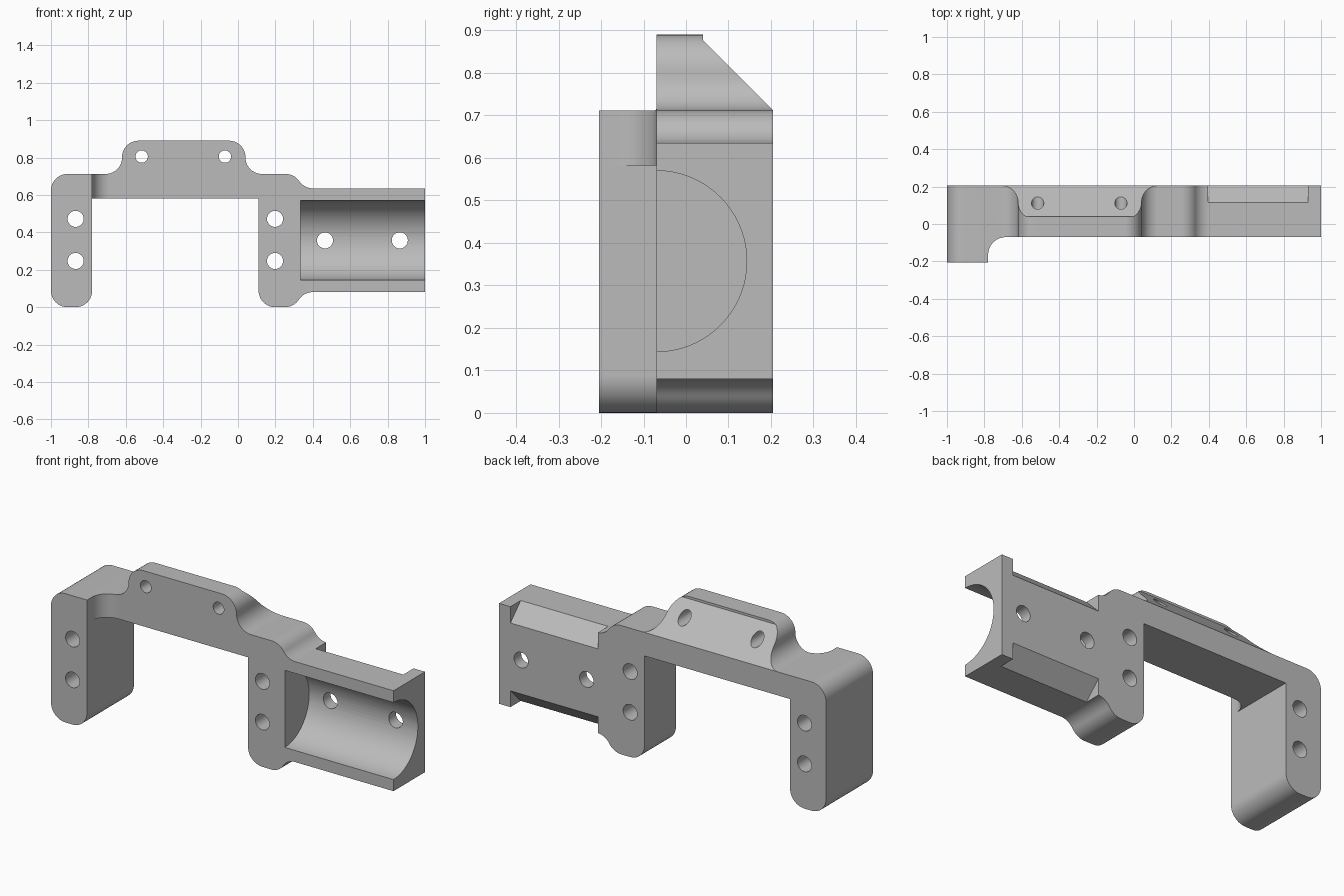
import bpy
from math import cos, sin, pi, radians
from mathutils import Vector

cube = bpy.data.objects.get("Cube")
if cube:
    bpy.data.objects.remove(cube, do_unlink=True)

grey = bpy.data.materials.new("machined grey")
grey.use_nodes = True
COLOUR = (0.5, 0.5, 0.5, 1)
grey.diffuse_color = COLOUR
grey.node_tree.nodes["Principled BSDF"].inputs["Base Color"].default_value = COLOUR

FRONT, FACE, BACK = -0.205, -0.07, 0.205
R = 0.088          # common corner radius


def rounded(corners, steps=10):
    """Replace each (u, v, radius) corner by a tangent arc."""
    out = []
    for i, (u, v, r) in enumerate(corners):
        p = Vector((u, v))
        if r == 0:
            out.append(p)
            continue
        a = (Vector(corners[i - 1][:2]) - p).normalized()
        b = (Vector(corners[(i + 1) % len(corners)][:2]) - p).normalized()
        half = a.angle(b) / 2
        centre = p + (a + b).normalized() * (r / sin(half))
        start = p + a * (r * cos(half) / sin(half)) - centre
        end = p + b * (r * cos(half) / sin(half)) - centre
        sweep = pi - 2 * half
        for k in range(steps + 1):
            t = k / steps
            out.append(centre + (start * sin((1 - t) * sweep) + end * sin(t * sweep)) / sin(sweep))
    return out


def prism(name, profile, axis, low, high):
    """Extrude a 2D profile along the x, y or z axis."""
    def place(p, w):
        return {"x": (w, p[0], p[1]), "y": (p[0], w, p[1]), "z": (p[0], p[1], w)}[axis]
    n = len(profile)
    verts = [place(p, w) for w in (low, high) for p in profile]
    faces = [list(range(n))[::-1], list(range(n, 2 * n))]
    faces += [[i, (i + 1) % n, n + (i + 1) % n, n + i] for i in range(n)]
    mesh = bpy.data.meshes.new(name)
    mesh.from_pydata(verts, [], faces)
    obj = bpy.data.objects.new(name, mesh)
    bpy.context.collection.objects.link(obj)
    bpy.ops.object.select_all(action="DESELECT")
    obj.select_set(True)
    bpy.context.view_layer.objects.active = obj
    bpy.ops.object.mode_set(mode="EDIT")
    bpy.ops.mesh.select_all(action="SELECT")
    bpy.ops.mesh.normals_make_consistent(inside=False)
    bpy.ops.object.mode_set(mode="OBJECT")
    return obj


def circle(u, v, r, n):
    return [(u + r * cos(2 * pi * k / n), v + r * sin(2 * pi * k / n)) for k in range(n)]


def cut(body, cutter):
    cutter.hide_render = True
    mod = body.modifiers.new("cut", "BOOLEAN")
    mod.operation, mod.solver, mod.object = "DIFFERENCE", "EXACT", cutter
    bpy.context.view_layer.objects.active = body
    bpy.ops.object.modifier_apply(modifier=mod.name)
    bpy.data.objects.remove(cutter, do_unlink=True)


# Full-depth outline: left leg, bridge with raised tab, right leg and tube cradle
outline = rounded([
    (-1, 0, R), (-1, 0.712, R),
    (-0.62, 0.712, R), (-0.62, 0.89, R), (0.04, 0.89, R), (0.04, 0.712, R),
    (0.301, 0.712, R), (0.354, 0.635, R), (1, 0.635, 0),
    (1, 0.08, 0), (0.352, 0.08, R), (0.299, 0, R),
    (0.11, 0, R), (0.11, 0.582, 0), (-0.78, 0.582, 0), (-0.78, 0, R)])
bracket = prism("bracket", outline, "y", FRONT, BACK)

# Recess the front everywhere except the left leg, with a filleted inner corner
recess = rounded([(-0.78, -0.4, 0), (-0.78, FACE, 0.095), (1.2, FACE, 0), (1.2, -0.4, 0)])
cut(bracket, prism("front_recess", recess, "z", -0.2, 1.1))

# Sloped back of the raised tab
slope = [(0.04, 1), (0.04, 0.877), (0.208, 0.709), (0.4, 0.709), (0.4, 1)]
cut(bracket, prism("tab_slope", slope, "x", -0.8, 0.2))

# Half-round cradle for the tube
cut(bracket, prism("cradle_bore", circle(FACE, 0.357, 0.213, 72), "x", 0.335, 1.2))

# Chamfers on the back edges of the cradle
for edge, way in ((0.635, 1), (0.08, -1)):
    bevel = [(0.095, edge + way * 0.02), (0.225, edge - way * 0.11), (0.225, edge + way * 0.02)]
    cut(bracket, prism("cradle_chamfer", bevel, "x", 0.395, 0.93))

# Screw holes through the legs, cradle and tab
holes = [(x, z, 0.043) for x in (-0.868, 0.198) for z in (0.247, 0.472)]
holes += [(x, 0.357, 0.043) for x in (0.465, 0.865)]
holes += [(x, 0.805, 0.033) for x in (-0.515, -0.07)]
for x, z, r in holes:
    cut(bracket, prism("screw_hole", circle(x, z, r, 32), "y", -0.5, 0.5))

bracket.data.materials.clear()
bracket.data.materials.append(grey)
bpy.ops.object.select_all(action="DESELECT")
bracket.select_set(True)
bpy.context.view_layer.objects.active = bracket
bpy.ops.object.shade_smooth_by_angle(angle=radians(30))
weighted = bracket.modifiers.new("even shading", "WEIGHTED_NORMAL")
weighted.keep_sharp = True
